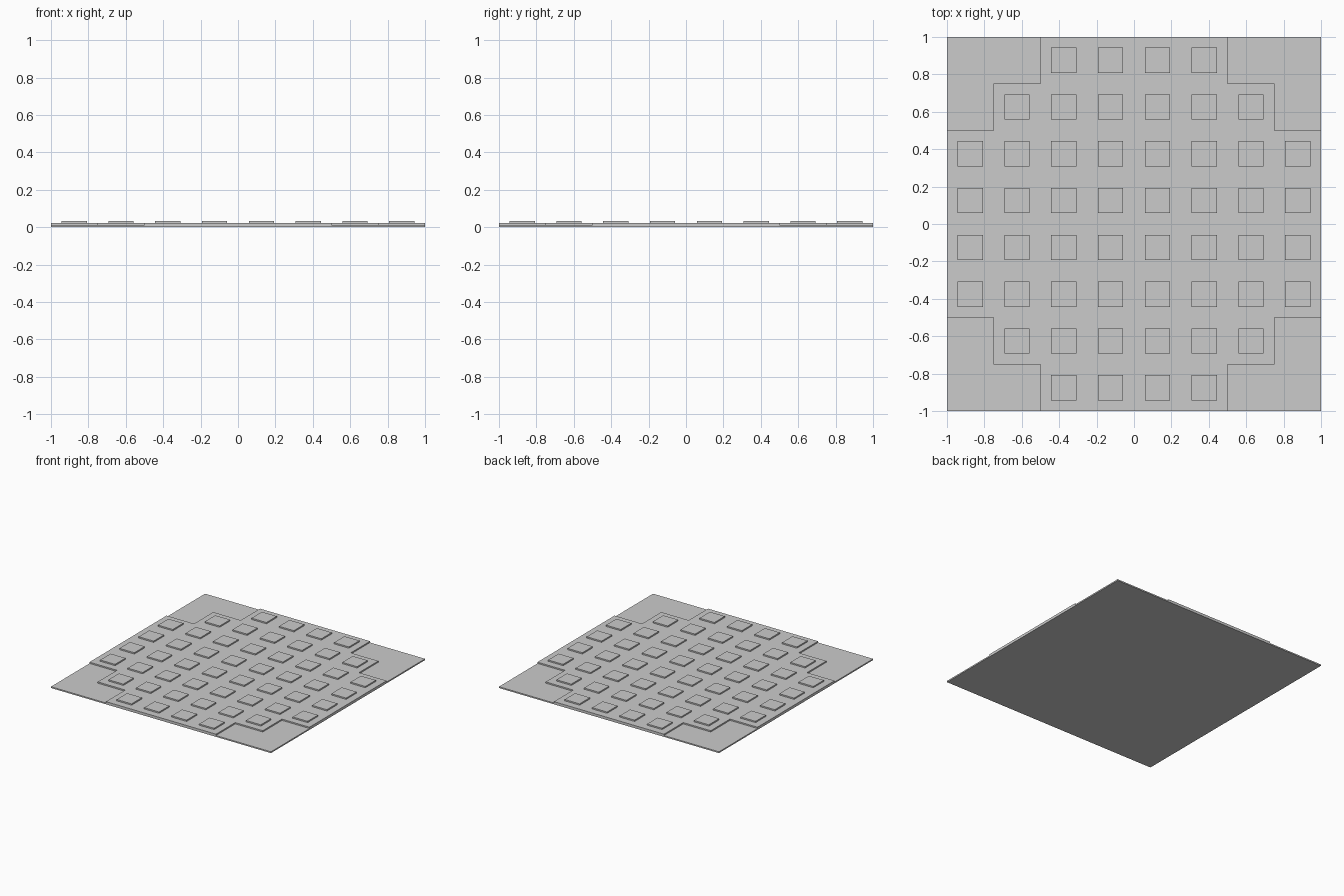
import bpy, bmesh

if "Cube" in bpy.data.objects:
    bpy.data.objects.remove(bpy.data.objects["Cube"])

CELL = 0.25
BASE_H, DECK_H, PAD_H = 0.011, 0.022, 0.033
PAD = 0.135


def finish(name, bm):
    bmesh.ops.recalc_face_normals(bm, faces=bm.faces)
    mesh = bpy.data.meshes.new(name)
    bm.to_mesh(mesh)
    bm.free()
    obj = bpy.data.objects.new(name, mesh)
    bpy.context.collection.objects.link(obj)


def prism(name, outline, z0, z1):
    bm = bmesh.new()
    face = bm.faces.new([bm.verts.new((x, y, z0)) for x, y in outline])
    top = bmesh.ops.extrude_face_region(bm, geom=[face], use_keep_orig=True)
    verts = [v for v in top["geom"] if isinstance(v, bmesh.types.BMVert)]
    bmesh.ops.translate(bm, verts=verts, vec=(0, 0, z1 - z0))
    finish(name, bm)


# Square base sheet, exposed at the four corners
prism("base_plate", [(-1, -1), (1, -1), (1, 1), (-1, 1)], 0, BASE_H)

# Raised deck with stepped corners: one quarter outline turned four times
quarter = [(1, 0.5), (0.75, 0.5), (0.75, 0.75), (0.5, 0.75), (0.5, 1)]
outline = []
for _ in range(4):
    outline += quarter
    quarter = [(-y, x) for x, y in quarter]
prism("stepped_deck", outline, BASE_H, DECK_H)

# Square pads, one per cell, skipping the stepped corners
for i in range(8):
    for j in range(8):
        x, y = (i - 3.5) * CELL, (j - 3.5) * CELL
        if abs(x) + abs(y) > 1.3:
            continue
        h = PAD / 2
        prism(f"pad_{i}_{j}",
              [(x - h, y - h), (x + h, y - h), (x + h, y + h), (x - h, y + h)],
              DECK_H, PAD_H)
